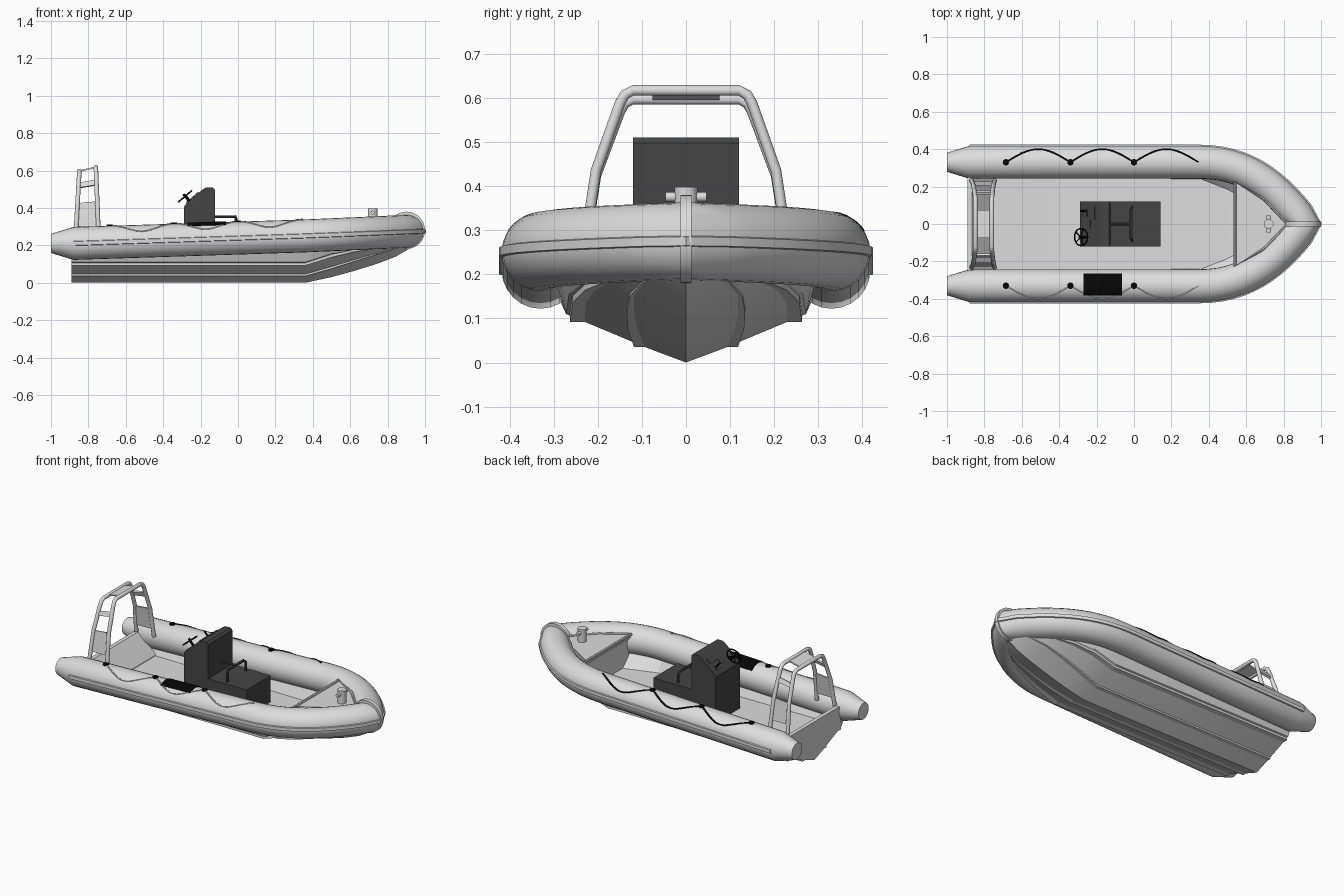
import bpy, bmesh, math
from mathutils import Vector
from mathutils.geometry import interpolate_bezier

if "Cube" in bpy.data.objects:
    bpy.data.objects.remove(bpy.data.objects["Cube"])


def material(name, v):
    m = bpy.data.materials.new(name)
    m.diffuse_color = (v, v, v, 1)
    m.use_nodes = True
    m.node_tree.nodes["Principled BSDF"].inputs["Base Color"].default_value = m.diffuse_color
    return m


LIGHT = material("light grey", 0.72)
DARK = material("charcoal", 0.06)
BLACK = material("black", 0.002)


def make(name, verts, faces, mat, mirror=False, angle=35):
    me = bpy.data.meshes.new(name)
    me.from_pydata([tuple(v) for v in verts], [], faces)
    bm = bmesh.new()
    bm.from_mesh(me)
    bmesh.ops.remove_doubles(bm, verts=bm.verts, dist=1e-5)
    if mirror:
        geo = bm.verts[:] + bm.edges[:] + bm.faces[:]
        bmesh.ops.mirror(bm, geom=geo, axis='Y', merge_dist=1e-4)
    bmesh.ops.recalc_face_normals(bm, faces=bm.faces)
    bm.to_mesh(me)
    bm.free()
    me.materials.append(mat)
    ob = bpy.data.objects.new(name, me)
    bpy.context.collection.objects.link(ob)
    bpy.ops.object.select_all(action='DESELECT')
    ob.select_set(True)
    bpy.context.view_layer.objects.active = ob
    bpy.ops.object.shade_smooth_by_angle(angle=math.radians(angle))
    return ob


def loft(name, rings, mat, start=True, end=True, loop=False, **kw):
    n, k = len(rings[0]), len(rings)
    faces = [(i % k * n + j, i % k * n + (j + 1) % n,
              (i + 1) % k * n + (j + 1) % n, (i + 1) % k * n + j)
             for i in range(k if loop else k - 1) for j in range(n)]
    if start and not loop:
        faces.append(tuple(range(n)))
    if end and not loop:
        faces.append(tuple(range((k - 1) * n, k * n)))
    return make(name, [v for r in rings for v in r], faces, mat, **kw)


def pipe(name, pts, r, mat, ref=(0, 0, 1), n=8, loop=False):
    pts, ref, rings, k = [Vector(p) for p in pts], Vector(ref), [], len(pts)
    for i, p in enumerate(pts):
        a = pts[(i - 1) % k] if loop else pts[max(i - 1, 0)]
        b = pts[(i + 1) % k] if loop else pts[min(i + 1, k - 1)]
        t = (b - a).normalized()
        u = (ref - t * ref.dot(t)).normalized()
        w = t.cross(u)
        rings.append([p + (u * math.cos(math.tau * j / n) + w * math.sin(math.tau * j / n)) * r
                      for j in range(n)])
    return loft(name, rings, mat, loop=loop)


def prism(name, profile, y0, y1, mat):
    """Extrude an (x, z) outline across the boat."""
    return loft(name, [[(x, y, z) for x, z in profile] for y in (y0, y1)], mat, angle=20)


# ---- inflatable collar
R = 0.088


def tube_z(x):
    return 0.21 + 0.04 * (max(x, -0.88) + 0.88) / 1.23 if x < 0.35 else 0.25 + 0.025 * (x - 0.35) / 0.56


bow = interpolate_bezier(Vector((0.35, 0.33, 0)), Vector((0.6, 0.33, 0)),
                         Vector((0.76, 0.2, 0)), Vector((0.91, 0, 0)), 14)
path = [Vector((x, 0.33, 0)) for x in (-1, -0.88, -0.4, 0)] + list(bow)
for p in path:
    p.z = tube_z(p.x)


def collar(name, profile, first, taper):
    rings = []
    for i in range(first, len(path)):
        t = path[min(i + 1, len(path) - 1)] - path[max(i - 1, 0)]
        s = Vector((-t.y, t.x, 0)).normalized()
        if i == len(path) - 1:
            s = Vector((1, 0, 0))
        k = taper if i == 0 else 1
        rings.append([path[i] + s * a * k + Vector((0, 0, b * k)) for a, b in profile])
    return loft(name, rings, LIGHT, end=False, mirror=True)


circle = [(R * math.cos(math.tau * j / 24), R * math.sin(math.tau * j / 24)) for j in range(24)]
collar("inflatable_tube", circle, 0, 0.58)
collar("rubbing_strake", [(0.08, -0.014), (0.094, -0.01), (0.094, 0.01), (0.08, 0.014)], 1, 1)

# bow guard strip wrapped round the nose
prism("bow_guard", [(0.9 + 0.1 * math.cos(math.tau * j / 32), 0.28 + 0.1 * math.sin(math.tau * j / 32))
                    for j in range(32)], -0.013, 0.013, LIGHT)

# ---- V hull with spray rails, low flat floor inside
# x, keel z, inner rail y z, chine y z, rim z, floor y z
stations = [(-0.89, 0, 0.093, 0.035, 0.272, 0.11, 0.165, 0.255, 0.118),
            (0.36, 0, 0.093, 0.035, 0.272, 0.11, 0.19, 0.24, 0.12),
            (0.5, 0.03, 0.11, 0.075, 0.265, 0.155, 0.2, 0.185, 0.125),
            (0.62, 0.063, 0.118, 0.113, 0.235, 0.18, 0.206, 0.12, 0.135),
            (0.74, 0.1, 0.118, 0.15, 0.185, 0.194, 0.215, 0.08, 0.17),
            (0.84, 0.138, 0.095, 0.182, 0.115, 0.205, 0.225, 0.05, 0.2),
            (0.93, 0.19, 0.002, 0.2, 0.004, 0.205, 0.23, 0.001, 0.22)]
verts = []
for x, kz, iy, iz, cy, cz, rim, fy, fz in stations:
    def on(f):
        return iy + f * (cy - iy), iz + f * (cz - iz)
    half = [(0, kz), (iy, iz), (on(0.14)[0], iz), on(0.14), on(0.76), (on(0.95)[0], on(0.76)[1]),
            on(0.95), (cy, cz), (1.09 * cy, rim), (1.02 * cy, rim), (fy, fz), (0, fz)]
    verts += [(x, y, z) for y, z in half]
n = 12
faces = [(i * n + j, i * n + j + 1, (i + 1) * n + j + 1, (i + 1) * n + j)
         for i in range(len(stations) - 1) for j in range(n - 1)] + [tuple(range(n))]
make("hull", verts, faces, LIGHT, mirror=True, angle=15)

# transom with sloping inner face
prism("transom", [(-0.89, 0.115), (-0.89, 0.24), (-0.865, 0.24), (-0.75, 0.122), (-0.75, 0.115)],
      -0.26, 0.26, LIGHT)

# ---- bow locker lid with rim, and bulkhead beneath
tri = [(0.54, -0.225), (0.7, -0.13), (0.82, 0), (0.7, 0.13), (0.54, 0.225)]
loft("bow_locker_lid", [[(x, y, z) for x, y in tri] for z in (0.298, 0.318)], LIGHT, angle=20)
pipe("locker_rim", [(x, y, 0.32) for x, y in tri], 0.009, LIGHT, loop=True)
loft("locker_bulkhead", [[(x, -0.22, 0.3), (x, 0.22, 0.3), (x, 0.22, 0.19), (x, 0.15, 0.12),
                          (x, -0.15, 0.12), (x, -0.22, 0.19)] for x in (0.55, 0.56)], LIGHT, angle=20)

# mooring post
pipe("mooring_post", [(0.72, 0, 0.31), (0.72, 0, 0.398)], 0.026, LIGHT, ref=(1, 0, 0), n=20)
pipe("mooring_crossbar", [(0.72, -0.046, 0.375), (0.72, 0.046, 0.375)], 0.011, LIGHT, n=12)

# ---- stern arch: two hoops joined by plates
leg = [(0.232, 0.25), (0.218, 0.34), (0.204, 0.43), (0.15, 0.578), (0.139, 0.597), (0.12, 0.607)]


def hoop_point(k, y, z):
    """k = 0 rear hoop, k = 1 front hoop."""
    h = (z - 0.25) / 0.357
    return ((-0.868 + 0.02 * h, y, z - 0.01 * h), (-0.745 - 0.015 * h, y, z + 0.01 * h))[k]


for k, label in enumerate(("rear", "front")):
    pts = [hoop_point(k, y, z) for y, z in leg] + [hoop_point(k, -y, z) for y, z in reversed(leg)]
    pipe(label + "_arch_hoop", pts, 0.012, LIGHT, ref=(1, 0, 0), n=12)


def arch_plate(name, a, b, thick):
    quad = [Vector(hoop_point(k, *q)) for k, q in ((0, a), (0, b), (1, b), (1, a))]
    nrm = (quad[1] - quad[0]).cross(quad[3] - quad[0]).normalized() * thick / 2
    loft(name, [[v - nrm for v in quad], [v + nrm for v in quad]], LIGHT, angle=20)


for s, side in ((1, "port"), (-1, "starboard")):
    arch_plate(side + "_lower_arch_panel", (s * 0.222, 0.3), (s * 0.202, 0.43), 0.008)
    arch_plate(side + "_arch_step", (s * 0.174, 0.514), (s * 0.163, 0.541), 0.012)
arch_plate("top_arch_plate", (0.076, 0.607), (-0.076, 0.607), 0.008)

# ---- console, seat and helm
prism("console", [(-0.29, 0.115), (-0.29, 0.405), (-0.275, 0.425), (-0.19, 0.498), (-0.17, 0.51),
                  (-0.135, 0.51), (-0.123, 0.498), (-0.123, 0.115)], -0.12, 0.12, DARK)
prism("console_seat", [(-0.13, 0.115), (0.143, 0.115), (0.143, 0.285), (-0.13, 0.285)], -0.12, 0.12, DARK)
pipe("seat_handrail", [(-0.01, -0.09, 0.28), (-0.01, -0.09, 0.34), (-0.015, -0.078, 0.353),
                       (-0.015, 0.078, 0.353), (-0.01, 0.09, 0.34), (-0.01, 0.09, 0.28)],
     0.008, DARK, ref=(1, 0, 0))
pipe("seat_centre_bar", [(-0.125, 0, 0.352), (-0.015, 0, 0.352)], 0.007, DARK)

# steering wheel on the sloping dash
c = Vector((-0.283, -0.07, 0.462))
up, across, axis = Vector((0.76, 0, 0.65)), Vector((0, 1, 0)), Vector((-0.65, 0, 0.76))


def wheel(a, r=0.046):
    return c + (up * math.cos(a) + across * math.sin(a)) * r


pipe("steering_wheel", [wheel(math.tau * j / 24) for j in range(24)], 0.004, BLACK, ref=axis, loop=True)
for j in range(5):
    pipe("wheel_spoke", [c, wheel(math.tau * j / 5)], 0.0035, BLACK, ref=axis, n=6)
pipe("steering_shaft", [c + axis * 0.015, c - axis * 0.06], 0.007, BLACK, ref=across)

# dash instruments and throttle
base = Vector((-0.235, 0, 0.46))
for y, h, w in ((0.06, 0.02, 0.035), (0.0, -0.012, 0.02), (0.06, -0.035, 0.02)):
    q = [base + up * (h + i * 0.016) + across * (y + j * w) for i, j in ((-1, -1), (1, -1), (1, 1), (-1, 1))]
    loft("dash_instrument", [q, [v + axis * 0.005 for v in q]], DARK, angle=20)
t = base + across * 0.07 - up * 0.03
pipe("throttle_lever", [t, t + axis * 0.04], 0.005, BLACK, ref=across)

# ---- wear patch on the starboard tube
rings = []
for x in (-0.27, -0.17, -0.065):
    arc = [math.radians(a) for a in range(-46, 37, 8)]
    rings.append([(x, -0.33 - r * math.sin(a), tube_z(x) + r * math.cos(a))
                  for r, seq in ((R - 0.004, arc), (R + 0.004, arc[::-1])) for a in seq])
loft("wear_patch", rings, BLACK)

# ---- scalloped grab ropes with anchors
knots = (-0.685, -0.34, 0.0, 0.345)
for s, side, rope_mat, r in ((1, "port", BLACK, 0.005), (-1, "starboard", LIGHT, 0.004)):
    pts = []
    for x0, x1 in zip(knots, knots[1:]):
        for j in range(12 if x1 != knots[-1] else 13):
            x, a = x0 + (x1 - x0) * j / 12, 0.07 * math.sin(math.pi * j / 12)
            pts.append((x, s * (0.33 + a), tube_z(x) + math.sqrt(R * R - a * a)))
    pipe(side + "_grab_rope", pts, r, rope_mat, n=6)
    for x in knots[:3]:
        z = tube_z(x) + R
        pipe(side + "_rope_anchor", [(x, s * 0.33, z - 0.01), (x, s * 0.33, z + 0.006)],
             0.017, BLACK, ref=(1, 0, 0), n=14)
